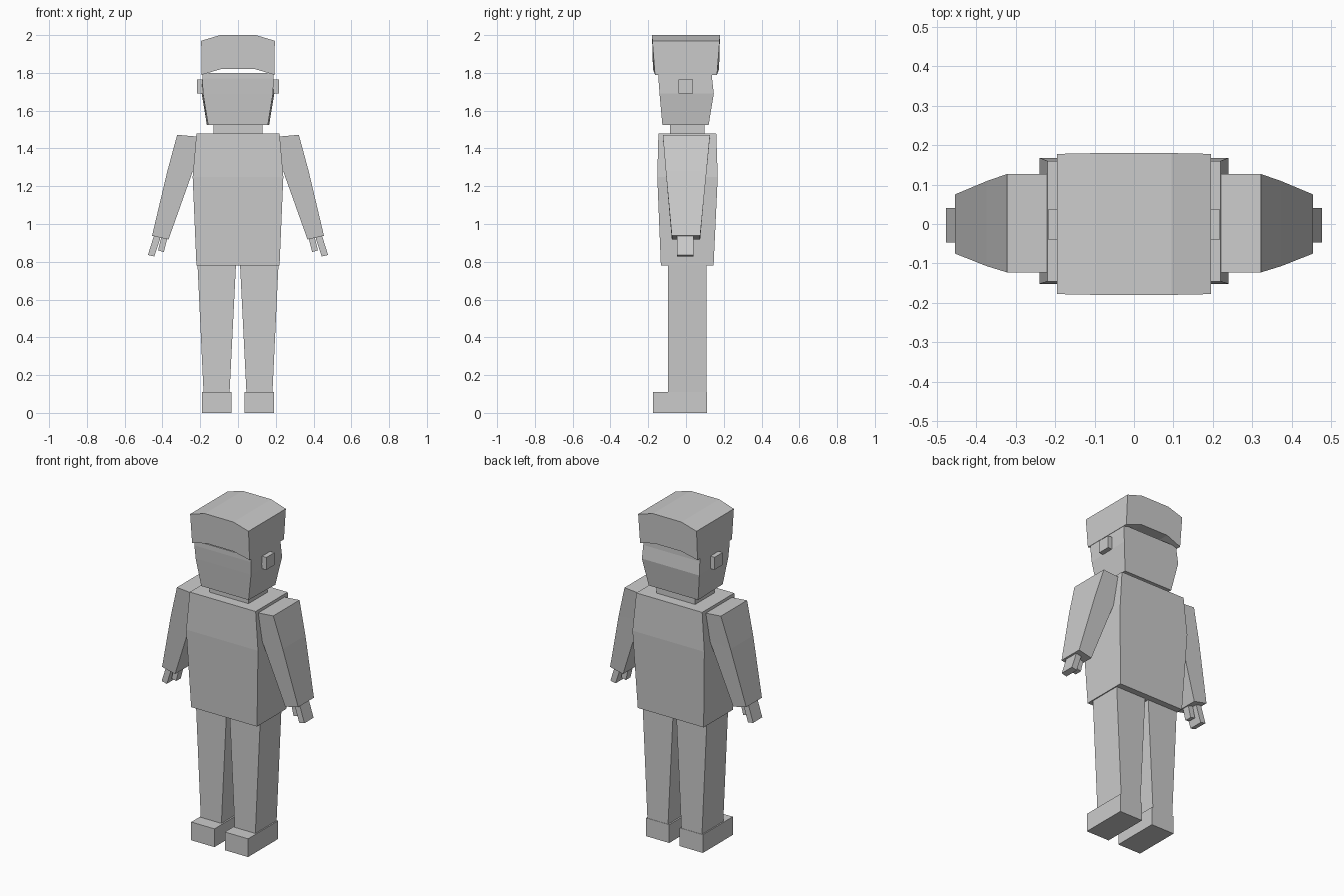
import bpy, bmesh

if "Cube" in bpy.data.objects:
    bpy.data.objects.remove(bpy.data.objects["Cube"])

grey = bpy.data.materials.new("plain_grey")
grey.diffuse_color = (0.6, 0.6, 0.6, 1)
grey.use_nodes = True
grey.node_tree.nodes["Principled BSDF"].inputs["Base Color"].default_value = grey.diffuse_color


def mesh(name, verts, faces):
    me = bpy.data.meshes.new(name)
    bm = bmesh.new()
    vs = [bm.verts.new(v) for v in verts]
    for f in faces:
        bm.faces.new([vs[i] for i in f])
    bmesh.ops.recalc_face_normals(bm, faces=bm.faces)
    bm.to_mesh(me)
    bm.free()
    me.materials.append(grey)
    ob = bpy.data.objects.new(name, me)
    bpy.context.collection.objects.link(ob)
    return ob


def loft(name, rings):
    """Join equally sized vertex rings and cap both ends."""
    n = len(rings[0])
    verts = [v for r in rings for v in r]
    faces = [tuple(range(n)), tuple(range(len(verts) - n, len(verts)))]
    for k in range(len(rings) - 1):
        for i in range(n):
            j = (i + 1) % n
            faces.append((k*n + i, k*n + j, k*n + n + j, k*n + n + i))
    return mesh(name, verts, faces)


def rect(x0, x1, y0, y1, z0, z1=None):
    """Level ring, or sloped when z1 gives the height at x1."""
    z1 = z0 if z1 is None else z1
    return [(x0, y0, z0), (x1, y0, z1), (x1, y1, z1), (x0, y1, z0)]


def trapezoid(front, back, y0, y1, z):
    """Symmetric ring with separate front and back half widths."""
    return [(-front, y0, z), (front, y0, z), (back, y1, z), (-back, y1, z)]


def box(name, x0, x1, y0, y1, z0, z1):
    return loft(name, [rect(x0, x1, y0, y1, z0), rect(x0, x1, y0, y1, z1)])


# Torso, neck and head
loft("torso", [rect(-.22, .22, -.133, .146, .78),
               rect(-.24, .24, -.152, .168, 1.25),
               rect(-.22, .22, -.146, .16, 1.48)])
box("neck", -.13, .13, -.085, .098, 1.46, 1.54)
loft("head", [trapezoid(.158, .165, -.125, .12, 1.525),
              trapezoid(.185, .192, -.14, .147, 1.69),
              trapezoid(.189, .189, -.146, .138, 1.77),
              trapezoid(.189, .189, -.146, .138, 1.80)])

# Arched cap of hair: rings run front to back
def arch(s):
    return [(-.192, s*.164, 1.79), (-.09, s*.175, 1.82), (.09, s*.175, 1.82),
            (.192, s*.164, 1.79), (.195, s*.178, 1.97), (.095, s*.18, 2.0),
            (-.095, s*.18, 2.0), (-.195, s*.178, 1.97)]

loft("hair", [arch(-1), arch(1)])

# Paired parts
for s, side in ((1, "left"), (-1, "right")):
    box(side + "_ear", s*.18, s*.217, -.04, .038, 1.69, 1.765)
    loft(side + "_arm", [rect(s*.368, s*.455, -.075, .075, .918, .938),
                         rect(s*.232, s*.374, -.107, .109, 1.30, 1.28),
                         rect(s*.218, s*.322, -.123, .127, 1.463, 1.472)])
    loft(side + "_hand", [rect(s*.443, s*.477, -.047, .04, .828, .836),
                          rect(s*.405, s*.44, -.047, .04, .945, .953)])
    loft(side + "_thumb", [rect(s*.392, s*.423, -.03, .015, .852, .86),
                           rect(s*.372, s*.403, -.03, .015, .935, .943)])
    loft(side + "_leg", [rect(s*.045, s*.182, -.095, .108, .10),
                         rect(s*.01, s*.215, -.095, .108, .80)])
    box(side + "_foot", s*.035, s*.19, -.175, .11, 0, .11)
